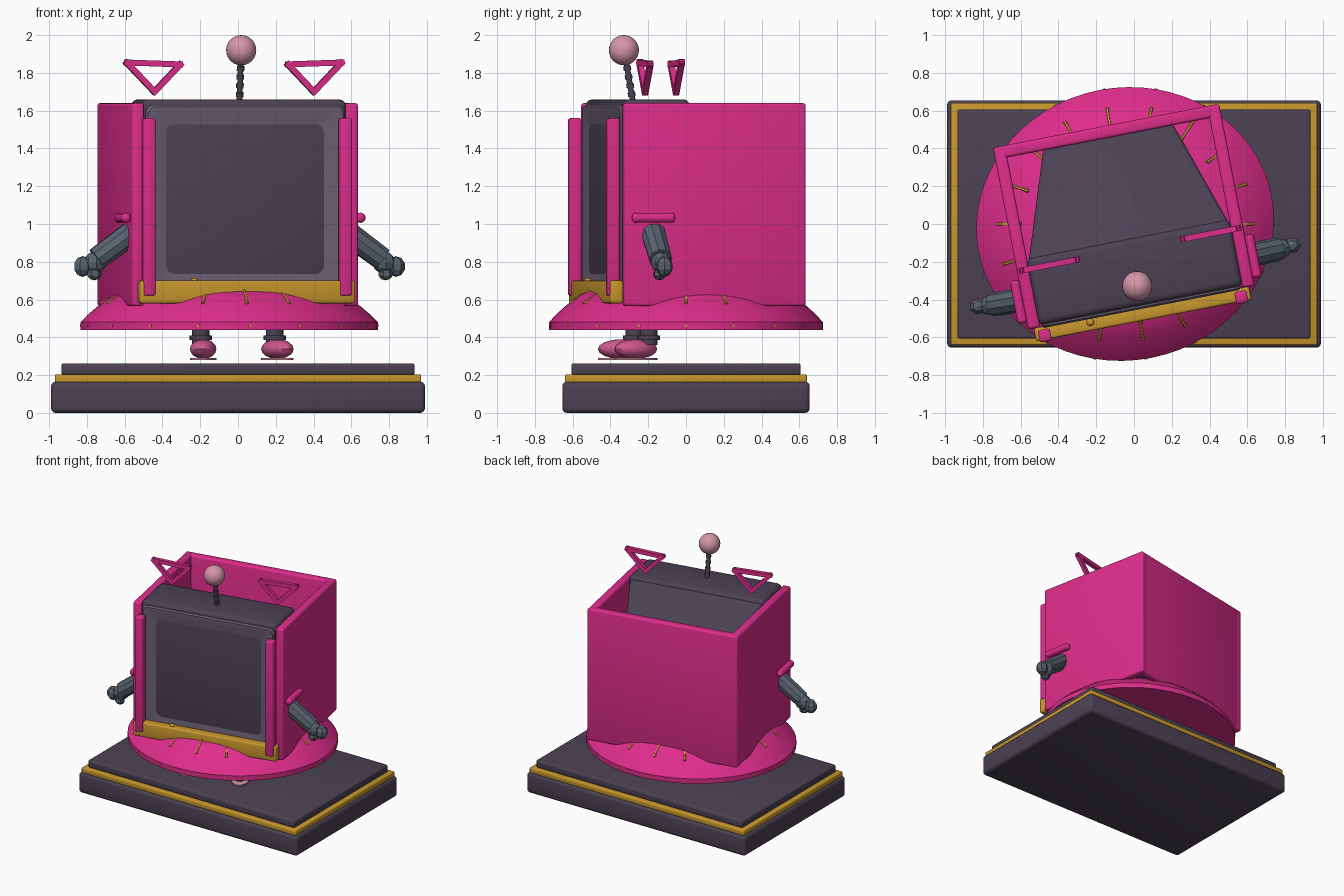
import bpy, bmesh, math
from mathutils import Matrix, Vector

if "Cube" in bpy.data.objects:
    bpy.data.objects.remove(bpy.data.objects["Cube"])

def material(name, rgb):
    m = bpy.data.materials.new(name)
    m.diffuse_color = (*rgb, 1)
    m.use_nodes = True
    m.node_tree.nodes["Principled BSDF"].inputs["Base Color"].default_value = m.diffuse_color
    return m

PINK = material("hot pink", (0.73, 0.026, 0.26))
DARK = material("dark plum", (0.072, 0.054, 0.086))
BEZEL = material("grey mauve", (0.147, 0.117, 0.171))
SCREEN = material("screen indigo", (0.048, 0.034, 0.107))
ROSE = material("rose", (0.63, 0.10, 0.27))
GOLD = material("gold", (0.58, 0.31, 0.026))
PALE = material("pale pink", (0.67, 0.305, 0.39))
SLATE = material("slate", (0.098, 0.125, 0.16))

# The robot stands turned on the plinth
WORLD = Matrix.Identity(4)
ROBOT = Matrix.Translation((-0.047, 0, 0)) @ Matrix.Rotation(math.radians(11), 4, 'Z')

def finish(name, bm, mats, M=ROBOT, angle=35):
    if not isinstance(mats, (list, tuple)):
        mats = [mats]
    bm.transform(M)
    me = bpy.data.meshes.new(name)
    bm.to_mesh(me)
    bm.free()
    for m in mats:
        me.materials.append(m)
    for p in me.polygons:
        p.use_smooth = True
    me.set_sharp_from_angle(angle=math.radians(angle))
    ob = bpy.data.objects.new(name, me)
    bpy.context.collection.objects.link(ob)
    return ob

def box(name, x, y, z, mat, bevel=0.012, M=ROBOT, taper=None):
    """Box from (min, max) ranges; taper moves the back face to (half width, z0, z1)."""
    bm = bmesh.new()
    bmesh.ops.create_cube(bm, size=1)
    for v in bm.verts:
        back = v.co.y > 0
        s = [v.co.x > 0, v.co.y > 0, v.co.z > 0]
        v.co = Vector((x[s[0]], y[s[1]], z[s[2]]))
        if taper and back:
            v.co.x = taper[0] if s[0] else -taper[0]
            v.co.z = taper[2] if s[2] else taper[1]
    if bevel:
        bmesh.ops.bevel(bm, geom=bm.edges[:], offset=bevel, segments=3,
                        profile=0.5, affect='EDGES')
    return finish(name, bm, mat, M)

def rod(name, a, b, r, mat, sides=12, r2=None, M=ROBOT):
    a, b = Vector(a), Vector(b)
    d = b - a
    T = Matrix.Translation((a + b) / 2) @ d.to_track_quat('Z', 'Y').to_matrix().to_4x4()
    T = T @ Matrix.Rotation(math.pi / sides, 4, 'Z')
    bm = bmesh.new()
    bmesh.ops.create_cone(bm, cap_ends=True, segments=sides, radius1=r,
                          radius2=r if r2 is None else r2, depth=d.length, matrix=T)
    return finish(name, bm, mat, M)

def ball(name, c, radii, mat, yaw=0, seg=24, rings=12, angle=35):
    T = Matrix.Translation(c) @ Matrix.Rotation(yaw, 4, 'Z') @ Matrix.Diagonal((*radii, 1))
    bm = bmesh.new()
    bmesh.ops.create_uvsphere(bm, u_segments=seg, v_segments=rings, radius=1, matrix=T)
    return finish(name, bm, mat, ROBOT, angle)

def rounded_rect(hw, z0, z1, r, y, n=5):
    pts = []
    corners = [(hw - r, z1 - r), (-hw + r, z1 - r), (-hw + r, z0 + r), (hw - r, z0 + r)]
    for k, (cx, cz) in enumerate(corners):
        for i in range(n + 1):
            t = math.pi / 2 * (k + i / n)
            pts.append((cx + r * math.cos(t), y, cz + r * math.sin(t)))
    return pts

def ellipse(cx, cz, rx, rz, y, n=24):
    return [(cx + rx * math.cos(2 * math.pi * i / n), y, cz + rz * math.sin(2 * math.pi * i / n))
            for i in range(n)]

def loft(loops, cap_last=None, cap_first=None):
    bm = bmesh.new()
    rows = [[bm.verts.new(p) for p in L] for L in loops]
    for a, b in zip(rows, rows[1:]):
        for i in range(len(a)):
            j = (i + 1) % len(a)
            bm.faces.new((a[i], a[j], b[j], b[i]))
    for row, idx in ((rows[-1], cap_last), (rows[0], cap_first)):
        if idx is not None:
            bm.faces.new(row).material_index = idx
    bmesh.ops.recalc_face_normals(bm, faces=bm.faces[:])
    return bm

# Plinth
box("plinth_base", (-0.99, 0.99), (-0.655, 0.655), (0, 0.165), DARK, 0.025, WORLD)
box("plinth_gold_band", (-0.97, 0.97), (-0.64, 0.64), (0.16, 0.203), GOLD, 0.008, WORLD)
box("plinth_top", (-0.935, 0.935), (-0.607, 0.607), (0.2, 0.262), DARK, 0.014, WORLD)

# Flared skirt with gold ribs and rim studs
RX, RY = 0.79, 0.722
profile = [(1, 0.44), (1, 0.48), (0.95, 0.52), (0.89, 0.56), (0.82, 0.602), (0.76, 0.632),
           (0.68, 0.655), (0.55, 0.675), (0.3, 0.69)]
skirt = [[(RX * k * math.cos(2 * math.pi * i / 64), RY * k * math.sin(2 * math.pi * i / 64), z)
          for i in range(64)] for k, z in profile]
finish("skirt", loft(skirt, 0, 0), PINK)
for i in range(18):
    t = math.radians(8 + 20 * i)
    c, s = RX * math.cos(t), RY * math.sin(t)
    rod("skirt_rib", (c * 0.86, s * 0.86, 0.578), (c * 0.70, s * 0.70, 0.653), 0.009, GOLD, 6)
    rod("skirt_stud", (c * 0.99, s * 0.99, 0.462), (c * 1.004, s * 1.004, 0.462), 0.008, GOLD, 6)

# Open shell: two sides and a back
for sx in (-1, 1):
    box("side_wall", sorted((sx * 0.545, sx * 0.61)), (-0.45, 0.53), (0.565, 1.64), PINK, 0.015)
box("back_wall", (-0.61, 0.61), (0.465, 0.53), (0.565, 1.64), PINK, 0.015)

# Monitor housing and its tapering rear
box("monitor_housing", (-0.55, 0.55), (-0.44, -0.08), (0.6, 1.66), DARK, 0.035)
box("monitor_rear", (-0.54, 0.54), (-0.1, 0.47), (0.62, 1.645), DARK, 0.02, taper=(0.35, 0.75, 1.32))

# Bezel sloping in to the screen
bezel = [rounded_rect(0.535, 0.62, 1.63, 0.04, -0.40),
         rounded_rect(0.535, 0.62, 1.63, 0.04, -0.448),
         rounded_rect(0.525, 0.63, 1.62, 0.04, -0.458),
         rounded_rect(0.485, 0.67, 1.585, 0.04, -0.458),
         rounded_rect(0.377, 0.79, 1.48, 0.05, -0.425)]
finish("bezel_and_screen", loft(bezel, 1), [BEZEL, SCREEN], angle=20)

# Eyes and mouth as thin plates
for sx in (-1, 1):
    ring = [ellipse(sx * 0.25, 1.185, 0.125, 0.15, -0.424), ellipse(sx * 0.25, 1.185, 0.125, 0.15, -0.43),
            ellipse(sx * 0.25, 1.185, 0.033, 0.062, -0.43), ellipse(sx * 0.25, 1.185, 0.033, 0.062, -0.424)]
    finish("eye", loft(ring), ROSE)
mouth = [rounded_rect(0.152, 0.97, 1.06, 0.025, -0.424), rounded_rect(0.152, 0.97, 1.06, 0.025, -0.43)]
finish("mouth", loft(mouth, 0), ROSE)

# Gold front sill with a knob, and front pillars
box("front_sill", (-0.58, 0.58), (-0.52, -0.45), (0.58, 0.70), GOLD, 0.012)
ball("sill_knob", (-0.28, -0.475, 0.70), (0.02, 0.02, 0.015), GOLD, seg=12, rings=8)
for sx in (-1, 1):
    box("front_pillar", (sx * 0.53 - 0.032, sx * 0.53 + 0.032), (-0.53, -0.465), (0.62, 1.56), PINK, 0.012)

# Antenna
base, tip = Vector((0, -0.285, 1.64)), Vector((0, -0.325, 1.87))
rod("antenna_stem", base, tip, 0.015, DARK)
for k in (0.2, 0.4, 0.6, 0.8):
    p, d = base.lerp(tip, k), (tip - base) * 0.05
    rod("antenna_ring", p - d, p + d, 0.02, DARK)
ball("antenna_ball", (0, -0.335, 1.92), (0.08, 0.08, 0.08), PALE)

for sx in (-1, 1):
    # Triangular ear frame
    pts = [Vector((sx * (0.43 + u), -0.137, z)) for u, z in ((0.15, 1.855), (-0.14, 1.845), (0, 1.70))]
    for a, b in zip(pts, pts[1:] + pts[:1]):
        e = (b - a).normalized() * 0.012
        rod("ear_bar", a - e, b + e, 0.022, PINK, 4)
    # Shoulder bar on the wall
    rod("shoulder_bar", (sx * 0.632, -0.395, 1.033), (sx * 0.632, -0.2, 1.033), 0.027, PINK)
    for y in (-0.395, -0.2):
        ball("shoulder_bar_end", (sx * 0.632, y, 1.033), (0.027, 0.02, 0.027), PINK, seg=12, rings=8)
    # Arm and hand
    rod("arm", (sx * 0.585, -0.29, 0.95), (sx * 0.77, -0.285, 0.815), 0.066, SLATE, 10, 0.062)
    ball("hand", (sx * 0.78, -0.285, 0.795), (0.062, 0.055, 0.058), SLATE, seg=8, rings=6, angle=15)
    ball("fingers", (sx * 0.845, -0.28, 0.775), (0.05, 0.045, 0.055), SLATE, seg=7, rings=5, angle=15)
    ball("thumb", (sx * 0.785, -0.295, 0.735), (0.04, 0.035, 0.033), SLATE, seg=7, rings=5, angle=15)
    # Leg, ankle rings and foot
    rod("leg", (sx * 0.2, -0.24, 0.36), (sx * 0.2, -0.24, 0.6), 0.047, DARK, 16)
    rod("ankle_ring", (sx * 0.2, -0.24, 0.385), (sx * 0.2, -0.24, 0.41), 0.06, DARK, 16)
    yaw = sx * math.radians(18)
    ball("foot", (sx * 0.2, -0.31, 0.338), (0.07, 0.125, 0.052), ROSE, yaw, 16, 8)
    sole = [ellipse(0, 0, 0.07, 0.125, y) for y in (0.28, 0.29)]
    bm = loft([[(x, z, y) for x, y, z in L] for L in sole], 0, 0)
    bm.transform(Matrix.Translation((sx * 0.2, -0.31, 0)) @ Matrix.Rotation(yaw, 4, 'Z'))
    finish("sole", bm, PALE)
